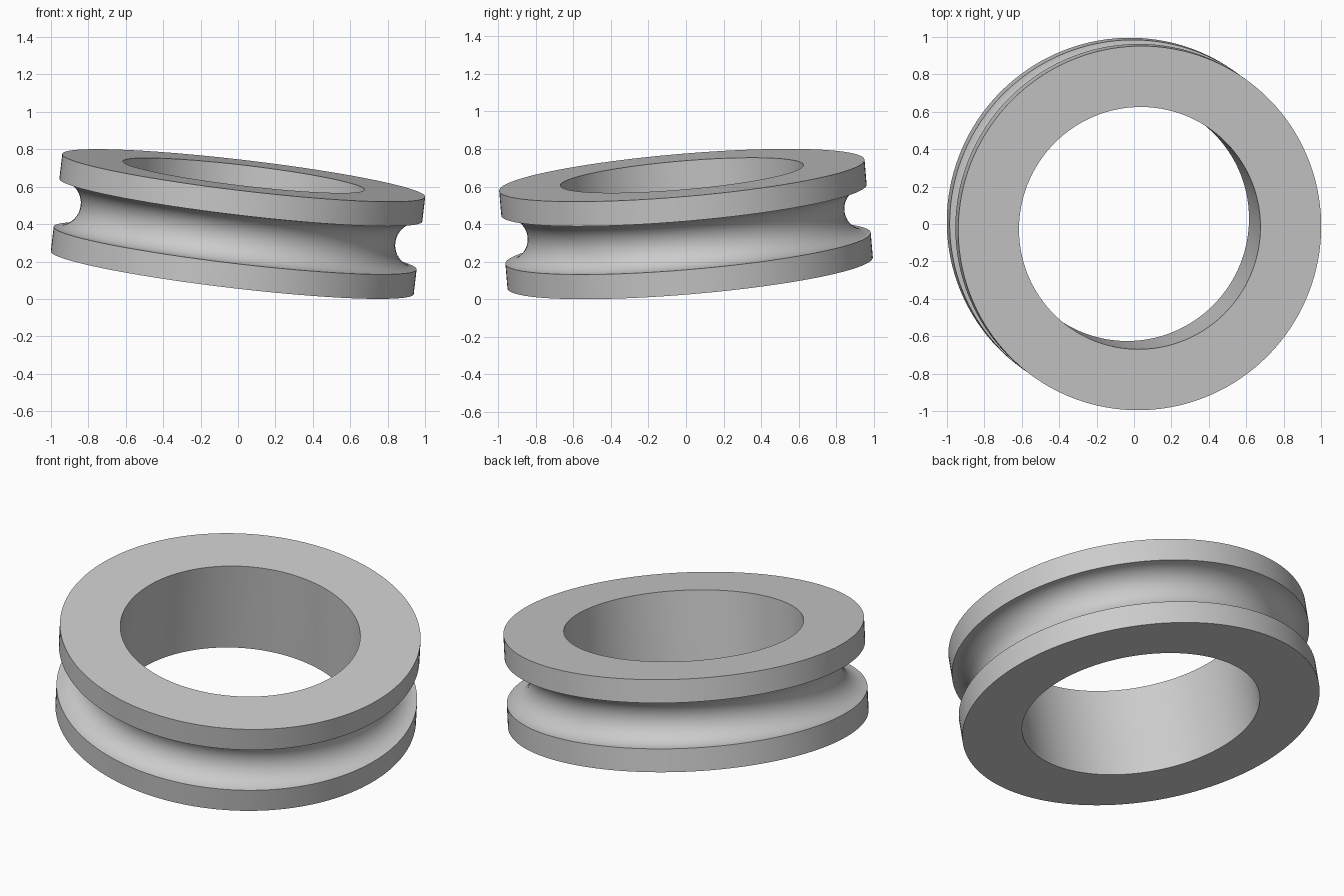
import bpy
import math
from mathutils import Vector

cube = bpy.data.objects.get("Cube")
if cube:
    bpy.data.objects.remove(cube, do_unlink=True)

OUTER, INNER, HEIGHT, GROOVE = 0.977, 0.65, 0.525, 0.13
SEGMENTS, ARC_STEPS = 144, 24

grey = bpy.data.materials.new("plain grey")
grey.use_nodes = True
colour = (0.6, 0.6, 0.6, 1)
grey.diffuse_color = colour
grey.node_tree.nodes["Principled BSDF"].inputs["Base Color"].default_value = colour

# Cross-section: square bore, two flanges and a half-round groove between them
half = HEIGHT / 2
profile = [(INNER, half), (INNER, -half), (OUTER, -half)]
for i in range(ARC_STEPS + 1):
    a = math.pi * i / ARC_STEPS
    profile.append((OUTER - GROOVE * math.sin(a), -GROOVE * math.cos(a)))
profile.append((OUTER, half))

# Revolve the closed section about the ring's own axis
n = len(profile)
verts, faces = [], []
for s in range(SEGMENTS):
    t = 2 * math.pi * s / SEGMENTS
    verts += [(r * math.cos(t), r * math.sin(t), z) for r, z in profile]
    nxt = (s + 1) % SEGMENTS
    for j in range(n):
        k = (j + 1) % n
        faces.append((s * n + j, nxt * n + j, nxt * n + k, s * n + k))

mesh = bpy.data.meshes.new("grooved_ring")
mesh.from_pydata(verts, [], faces)
mesh.materials.append(grey)

# Tilt the ring so its axis leans right and forward, then stand it on the ground
axis = Vector((0.118, -0.085, 1)).normalized()
mesh.transform(axis.to_track_quat('Z', 'Y').to_matrix().to_4x4())
lowest = min(v.co.z for v in mesh.vertices)
for v in mesh.vertices:
    v.co.z -= lowest
mesh.update()

ring = bpy.data.objects.new("grooved_ring", mesh)
bpy.context.collection.objects.link(ring)
bpy.ops.object.select_all(action='DESELECT')
ring.select_set(True)
bpy.context.view_layer.objects.active = ring
bpy.ops.object.shade_smooth_by_angle(angle=math.radians(30))
